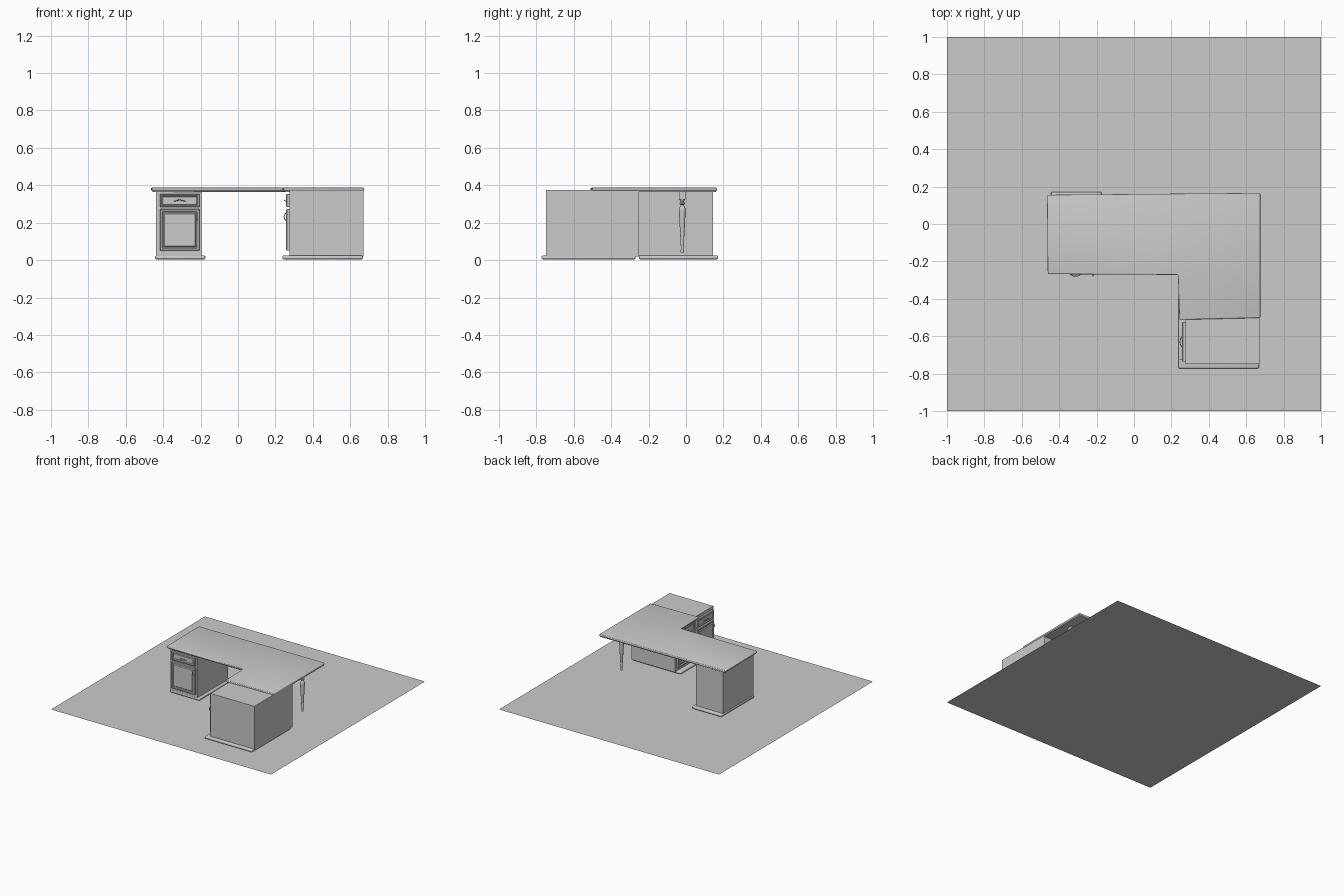
import bpy, bmesh, math
from mathutils import Matrix, Vector

if "Cube" in bpy.data.objects:
    bpy.data.objects.remove(bpy.data.objects["Cube"])


def finish(bm, name, matrix=None, smooth=False):
    if matrix:
        bm.transform(matrix)
    bmesh.ops.recalc_face_normals(bm, faces=bm.faces)
    me = bpy.data.meshes.new(name)
    bm.to_mesh(me)
    bm.free()
    ob = bpy.data.objects.new(name, me)
    bpy.context.collection.objects.link(ob)
    if smooth:
        select(ob)
        bpy.ops.object.shade_smooth_by_angle(angle=math.radians(40))
    return ob


def select(ob):
    bpy.ops.object.select_all(action='DESELECT')
    ob.select_set(True)
    bpy.context.view_layer.objects.active = ob


def box_bm(lo, hi):
    lo, hi = Vector(lo), Vector(hi)
    bm = bmesh.new()
    bmesh.ops.create_cube(bm, size=1, matrix=Matrix.Translation((lo + hi) / 2)
                          @ Matrix.Diagonal((*(hi - lo), 1)))
    return bm


def bevel(ob, width, segments):
    m = ob.modifiers.new("edge", 'BEVEL')
    m.width, m.segments, m.limit_method = width, segments, 'ANGLE'
    select(ob)
    bpy.ops.object.modifier_apply(modifier=m.name)
    bpy.ops.object.shade_smooth_by_angle(angle=math.radians(40))


def slab(name, outline, z0, z1, width):
    bm = bmesh.new()
    face = bm.faces.new([bm.verts.new((x, y, z0)) for x, y in outline])
    ext = bmesh.ops.extrude_face_region(bm, geom=[face])
    verts = [v for v in ext["geom"] if isinstance(v, bmesh.types.BMVert)]
    bmesh.ops.translate(bm, verts=verts, vec=(0, 0, z1 - z0))
    bevel(finish(bm, name), width, 3)


def panel(name, w, z0, z1, matrix, steps):
    """Raised panel facing local -y, stepped by (inset, depth) pairs."""
    bm = box_bm((-w / 2, -0.014, z0), (w / 2, 0.002, z1))
    front = min(bm.faces, key=lambda f: f.calc_center_median().y)
    for thick, depth in steps:
        bmesh.ops.inset_region(bm, faces=[front], thickness=thick, depth=depth)
    finish(bm, name, matrix)


def handle(name, points, radius, matrix):
    cu = bpy.data.curves.new(name, 'CURVE')
    cu.dimensions, cu.bevel_depth, cu.bevel_resolution = '3D', radius, 2
    cu.resolution_u, cu.use_fill_caps = 6, True
    sp = cu.splines.new('BEZIER')
    sp.bezier_points.add(len(points) - 1)
    for bp, co in zip(sp.bezier_points, points):
        bp.co = co
        bp.handle_left_type = bp.handle_right_type = 'AUTO'
    ob = bpy.data.objects.new(name, cu)
    bpy.context.collection.objects.link(ob)
    ob.matrix_world = matrix
    select(ob)
    bpy.ops.object.convert(target='MESH')


def cabinet_front(prefix, matrix):
    # drawer above a door, each with a stepped frame and a bowed pull
    panel(prefix + "_drawer", 0.212, 0.283, 0.354, matrix,
          [(0.005, 0.004), (0.009, 0), (0.004, -0.007), (0.004, 0.004)])
    panel(prefix + "_door", 0.212, 0.05, 0.272, matrix,
          [(0.005, 0.004), (0.012, 0), (0.005, -0.008), (0.005, 0), (0.008, 0.006)])
    handle(prefix + "_drawer_pull",
           [(-0.03, -0.012, 0.315), (-0.02, -0.024, 0.317),
            (0, -0.028, 0.321), (0.02, -0.024, 0.317), (0.03, -0.012, 0.315)], 0.0025, matrix)
    handle(prefix + "_door_pull",
           [(0.093, -0.016, 0.21), (0.093, -0.025, 0.22),
            (0.093, -0.026, 0.243), (0.093, -0.016, 0.253)], 0.0025, matrix)


# floor sheet
bm = bmesh.new()
bmesh.ops.create_grid(bm, x_segments=1, y_segments=1, size=1)
finish(bm, "floor_sheet")

# L-shaped desktop: thin lower moulding and wider rounded top
slab("desktop_moulding", [(-0.455, -0.262), (0.243, -0.264), (0.25, -0.503), (0.67, -0.496),
                          (0.67, 0.16), (-0.458, 0.15)], 0.364, 0.373, 0.003)
slab("desktop", [(-0.461, -0.268), (0.235, -0.272), (0.243, -0.512), (0.675, -0.502),
                 (0.675, 0.166), (-0.465, 0.156)], 0.371, 0.387, 0.006)

# pedestal bodies and plinths
finish(box_bm((-0.438, -0.25, 0.02), (-0.194, 0.145, 0.367)), "left_pedestal")
finish(box_bm((0.275, -0.748, 0.02), (0.672, -0.25, 0.376)), "right_pedestal")
for name, lo, hi in (("left_plinth", (-0.443, -0.252), (-0.174, 0.172)),
                     ("right_plinth", (0.237, -0.772), (0.668, -0.27))):
    slab(name, [lo, (hi[0], lo[1]), hi, (lo[0], hi[1])], 0.004, 0.024, 0.007)

# cabinet fronts
cabinet_front("left", Matrix.Translation((-0.312, -0.25, 0)))
for name, y in (("right_front", -0.63), ("right_rear", -0.375)):
    cabinet_front(name, Matrix.Translation((0.275, y, 0)) @ Matrix.Rotation(-math.pi / 2, 4, 'Z'))

# turned leg under the back right of the desktop
at = Matrix.Translation((0.60, -0.02, 0))
finish(box_bm((-0.018, -0.018, 0.325), (0.018, 0.018, 0.367)), "leg_block", at)
profile = [(0, 0.04), (0.008, 0.04), (0.009, 0.05), (0.007, 0.06), (0.012, 0.15), (0.018, 0.265),
           (0.018, 0.275), (0.012, 0.285), (0.009, 0.295), (0.015, 0.3), (0.015, 0.306),
           (0.008, 0.311), (0.012, 0.32), (0.016, 0.327), (0, 0.327)]
bm = bmesh.new()
vs = [bm.verts.new((r, 0, z)) for r, z in profile]
es = [bm.edges.new(p) for p in zip(vs, vs[1:])]
bmesh.ops.spin(bm, geom=vs + es, cent=(0, 0, 0), axis=(0, 0, 1), angle=2 * math.pi, steps=20)
bmesh.ops.remove_doubles(bm, verts=bm.verts, dist=0.0001)
finish(bm, "turned_leg", at, True)
